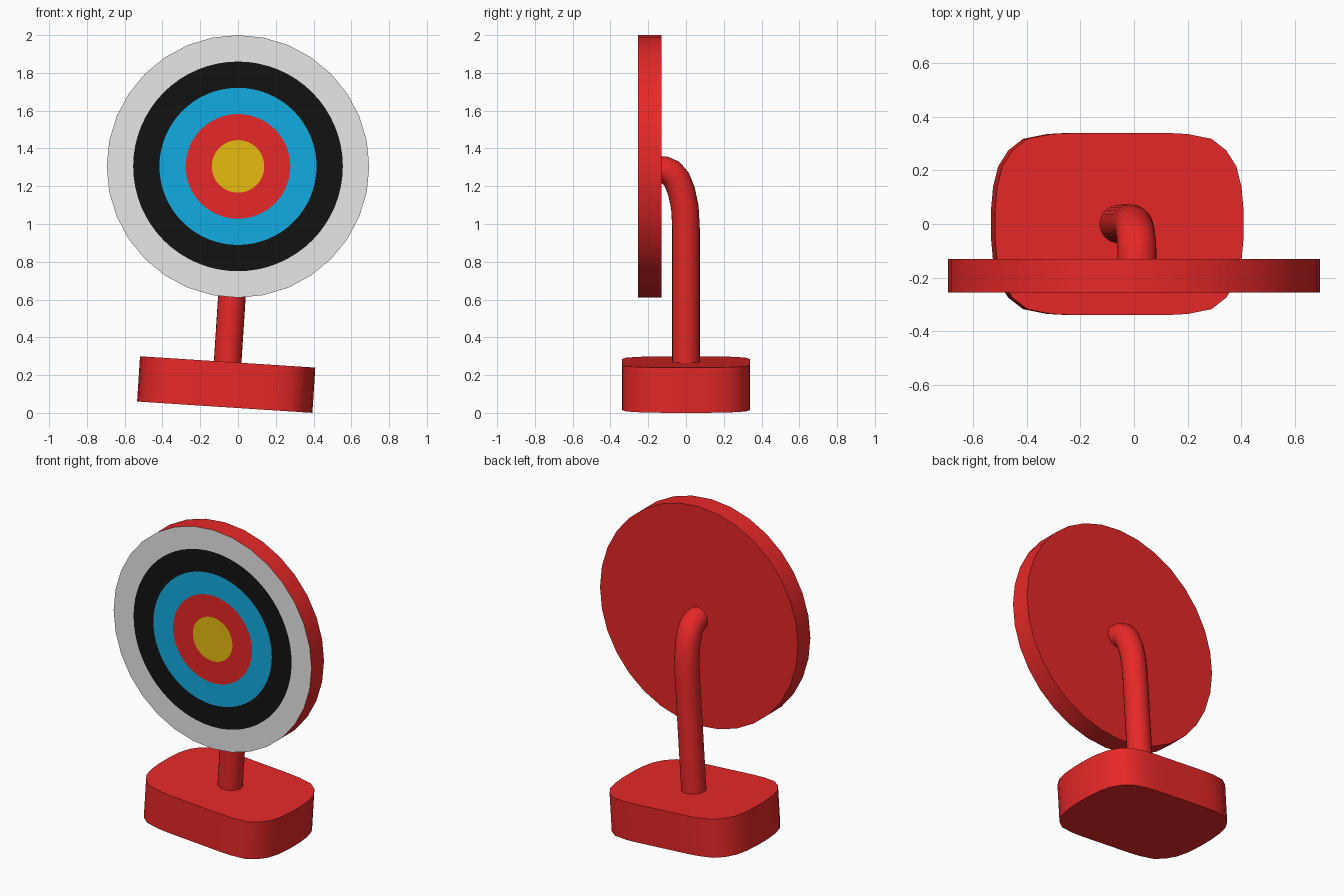
import bpy, bmesh, math
from mathutils import Vector, Matrix

if "Cube" in bpy.data.objects:
    bpy.data.objects.remove(bpy.data.objects["Cube"])


def material(name, r, g, b):
    m = bpy.data.materials.new(name)
    m.diffuse_color = (r, g, b, 1)
    m.use_nodes = True
    m.node_tree.nodes["Principled BSDF"].inputs["Base Color"].default_value = m.diffuse_color
    return m


RED = material("red", 1.0, 0.026, 0.026)
YELLOW = material("yellow", 1.0, 0.62, 0.006)
BLUE = material("blue", 0.006, 0.41, 0.75)
BLACK = material("black", 0.006, 0.006, 0.006)
WHITE = material("white", 1.0, 1.0, 1.0)


def finish(name, bm, mats, matrix=Matrix()):
    bmesh.ops.recalc_face_normals(bm, faces=bm.faces)
    me = bpy.data.meshes.new(name)
    bm.to_mesh(me)
    bm.free()
    for m in mats:
        me.materials.append(m)
    ob = bpy.data.objects.new(name, me)
    ob.matrix_world = matrix
    bpy.context.collection.objects.link(ob)
    bpy.ops.object.select_all(action='DESELECT')
    ob.select_set(True)
    bpy.context.view_layer.objects.active = ob
    bpy.ops.object.shade_smooth_by_angle(angle=math.radians(35))


def loft(bm, loops, indices=None):
    """Join vertex loops with quads and cap both ends; returns nothing."""
    rows = [[bm.verts.new(p) for p in loop] for loop in loops]
    n = len(rows[0])
    for k, (a, b) in enumerate(zip(rows, rows[1:])):
        for i in range(n):
            j = (i + 1) % n
            f = bm.faces.new((a[i], a[j], b[j], b[i]))
            f.material_index = indices[k + 1] if indices else 0
    first = bm.faces.new(rows[0])
    first.material_index = indices[0] if indices else 0
    bm.faces.new(rows[-1])


# Base and post lean together slightly to one side
lean = Matrix.Translation((-0.0625, 0, 0.15)) @ Matrix.Rotation(math.radians(3.7), 4, 'Y')

# Base: softly rounded slab, one corner mirrored round
corner = [(0.465, 0.05), (0.457, 0.14), (0.438, 0.215), (0.40, 0.275),
          (0.345, 0.318), (0.255, 0.336), (0.18, 0.34)]
outline = (corner + [(-x, y) for x, y in reversed(corner)]
           + [(-x, -y) for x, y in corner] + [(x, -y) for x, y in reversed(corner)])
bm = bmesh.new()
loft(bm, [[(x, y, z) for x, y in outline] for z in (-0.12, 0.12)])
finish("base", bm, [RED], lean)

# Post: round tube bending forward into the back of the disc
path = [Vector((0, y, z - 0.15)) for y, z in
        [(0, 0.2), (0, 0.98), (-0.006, 1.09), (-0.024, 1.175), (-0.05, 1.24),
         (-0.08, 1.274), (-0.11, 1.287), (-0.15, 1.29)]]
loops = []
for i, p in enumerate(path):
    t = (path[min(i + 1, len(path) - 1)] - path[max(i - 1, 0)]).normalized()
    if i == 1:
        t = Vector((0, 0, 1))
    side = Vector((1, 0, 0))
    up = t.cross(side)
    loops.append([p + 0.073 * (side * math.cos(a) + up * math.sin(a))
                  for a in (math.tau * k / 24 for k in range(24))])
bm = bmesh.new()
loft(bm, loops)
finish("bent_post", bm, [RED], lean)

# Target disc: painted ring faces on the front, red rim and back
N = 64


def ring(r, y, faceted=False):
    pts = []
    for k in range(N):
        a = math.tau * k / N
        s = r * math.cos(math.tau / N) if faceted and k % 2 else r
        pts.append((s * math.cos(a), y, 1.305 + s * math.sin(a)))
    return pts


FRONT, BACK = -0.255, -0.13
bm = bmesh.new()
loft(bm, [ring(r, FRONT) for r in (0.139, 0.277, 0.416, 0.555)]
     + [ring(0.695, FRONT, True), ring(0.695, BACK, True)],
     [1, 0, 2, 3, 4, 0])
finish("target_disc", bm, [RED, YELLOW, BLUE, BLACK, WHITE])
